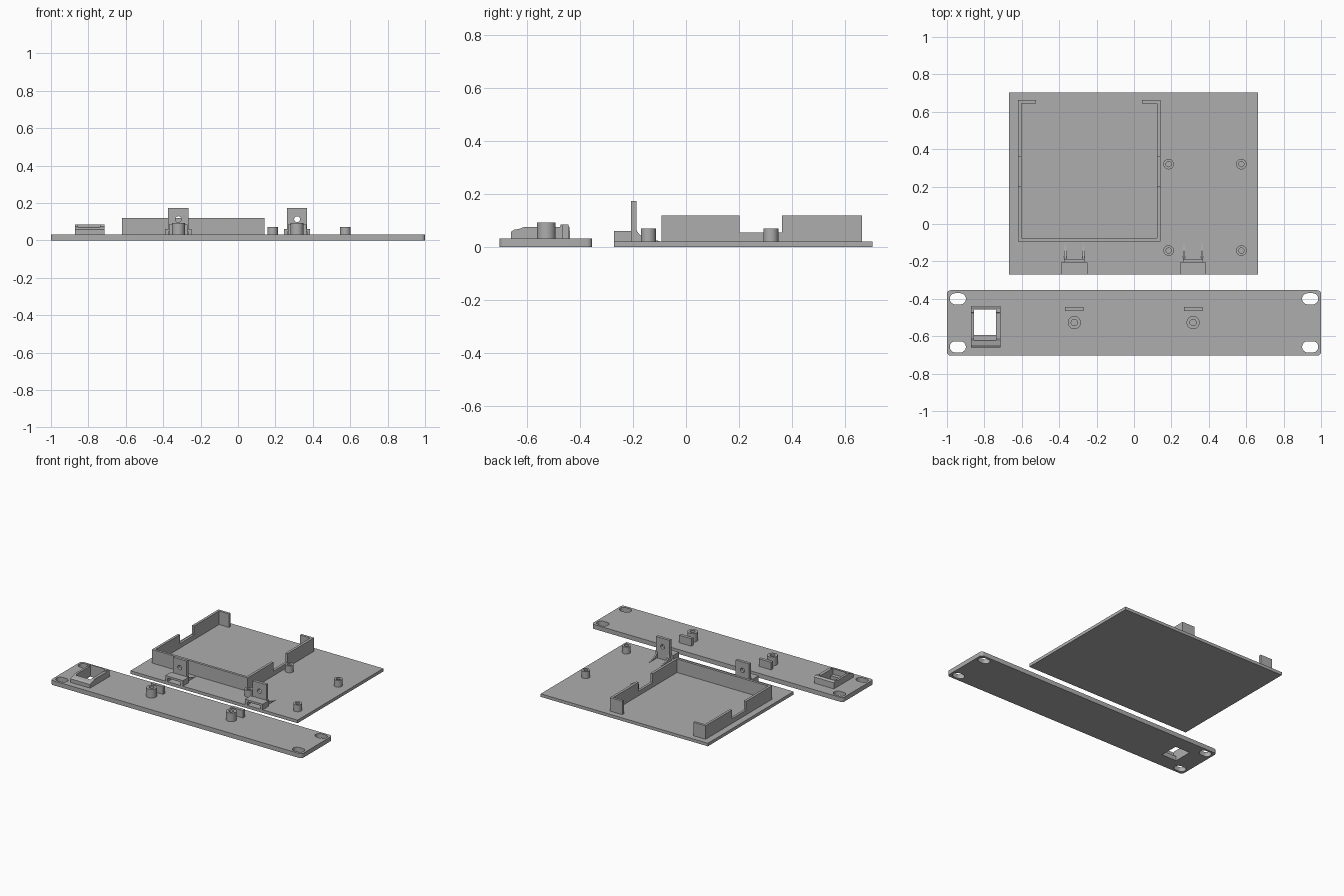
import bpy, bmesh, math
from mathutils import Vector

if "Cube" in bpy.data.objects:
    bpy.data.objects.remove(bpy.data.objects["Cube"])

grey = bpy.data.materials.new("plain_grey")
grey.diffuse_color = (0.42, 0.42, 0.42, 1)
grey.use_nodes = True
grey.node_tree.nodes["Principled BSDF"].inputs["Base Color"].default_value = grey.diffuse_color


def prism(name, pts, lo, hi, axis="z"):
    """Extrude a closed outline along z (points are x, y) or along x (points are y, z)."""
    bm = bmesh.new()
    place = (lambda a, b, t: Vector((a, b, t))) if axis == "z" else (lambda a, b, t: Vector((t, a, b)))
    if axis == "y":  # points are x, z
        place = lambda a, b, t: Vector((a, t, b))
    face = bm.faces.new([bm.verts.new(place(a, b, lo)) for a, b in pts])
    top = bmesh.ops.extrude_face_region(bm, geom=[face])["geom"]
    bmesh.ops.translate(bm, vec=place(0, 0, hi - lo),
                        verts=[g for g in top if isinstance(g, bmesh.types.BMVert)])
    bmesh.ops.recalc_face_normals(bm, faces=bm.faces)
    mesh = bpy.data.meshes.new(name)
    bm.to_mesh(mesh)
    bm.free()
    mesh.materials.append(grey)
    ob = bpy.data.objects.new(name, mesh)
    bpy.context.collection.objects.link(ob)
    return ob


def box(name, x0, x1, y0, y1, z0, z1):
    return prism(name, [(x0, y0), (x1, y0), (x1, y1), (x0, y1)], z0, z1)


def rounded(cx, cy, hx, hy, r, n=8):
    """Outline of a rounded rectangle; also gives slots and circles."""
    pts = []
    for k, (sx, sy) in enumerate([(1, 1), (-1, 1), (-1, -1), (1, -1)]):
        for i in range(n + 1):
            a = (k + i / n) * math.pi / 2
            p = (cx + sx * (hx - r) + r * math.cos(a), cy + sy * (hy - r) + r * math.sin(a))
            if not pts or math.dist(p, pts[-1]) > 1e-5:
                pts.append(p)
    if math.dist(pts[0], pts[-1]) < 1e-5:
        pts.pop()
    return pts


def circle(cx, cy, r):
    return rounded(cx, cy, r, r, r, 8)


def cut(ob, *cutters):
    bpy.context.view_layer.objects.active = ob
    for c in cutters:
        m = ob.modifiers.new("cut", "BOOLEAN")
        m.operation, m.object, m.solver = "DIFFERENCE", c, "EXACT"
        bpy.ops.object.modifier_apply(modifier=m.name)
        bpy.data.objects.remove(c)


def smooth(ob):
    bpy.ops.object.select_all(action="DESELECT")
    ob.select_set(True)
    bpy.context.view_layer.objects.active = ob
    bpy.ops.object.shade_smooth_by_angle(angle=math.radians(30))


def post(name, x, y, r, bore, z0, z1):
    ob = prism(name, circle(x, y, r), z0 - 0.004, z1)
    cut(ob, prism("bore", circle(x, y, bore), z0, z1 + 0.02))
    smooth(ob)


# Front panel with four slots and a jack opening
PANEL, TRAY = 0.032, 0.022
panel = prism("front_panel", rounded(0, -0.529, 1, 0.175, 0.02), 0, PANEL)
for x in (-0.942, 0.942):
    for y in (-0.4, -0.657):
        cut(panel, prism("slot", rounded(x, y, 0.043, 0.03, 0.0299), -0.1, 0.1))
JX0, JX1 = -0.856, -0.737
cut(panel, box("opening", JX0, JX1, -0.593, -0.457, -0.1, 0.1))
smooth(panel)

# Jack holder standing on the panel
profile = [(-0.66, 0.03), (-0.66, 0.058), (-0.648, 0.066), (-0.625, 0.07), (-0.61, 0.077),
           (-0.475, 0.077), (-0.472, 0.086), (-0.45, 0.086), (-0.439, 0.075), (-0.437, 0.03)]
jack = prism("jack_holder", profile, -0.872, -0.715, "x")
cut(jack, box("hollow", JX0, JX1, -0.62, -0.457, 0.0, 0.2))

# Screw posts and locating tabs on the panel, matching brackets on the tray
for side, cx in (("left", -0.319), ("right", 0.316)):
    post("panel_post_" + side, cx, -0.527, 0.035, 0.017, PANEL, 0.094)
    box("panel_tab_" + side, cx - 0.049, cx + 0.049, -0.466, -0.443, PANEL - 0.004, 0.086)

    # Socket block with a slot that takes the tab
    block = box("socket_" + side, cx - 0.07, cx + 0.07, -0.271, -0.206, TRAY - 0.004, 0.062)
    cut(block, box("mouth", cx - 0.052, cx + 0.052, -0.3, -0.215, TRAY, 0.047))

    # Upright plate with a screw hole
    plate = box("bracket_plate_" + side, cx - 0.054, cx + 0.054, -0.207, -0.186, TRAY - 0.004, 0.174)
    cut(plate, prism("hole", circle(cx, 0.113, 0.016), -0.4, 0.0, "y"))
    smooth(plate)

    # Curved gussets behind the plate
    arc = [(-0.1 - 0.087 * math.sin(a), 0.072 - 0.048 * math.cos(a))
           for a in (i * math.pi / 16 for i in range(9))]
    for s in (-1, 1):
        gx = cx + s * 0.0485
        prism("gusset_" + side, [(-0.19, 0.018), (-0.1, 0.018)] + arc + [(-0.19, 0.072)],
              gx - 0.0055, gx + 0.0055, "x")

# Base tray
box("base_tray", -0.667, 0.664, -0.271, 0.704, 0, TRAY)

# Open frame: front wall, notched side walls, rear corner returns
X0, X1, Y0, Y1, T, H = -0.62, 0.142, -0.093, 0.663, 0.018, 0.119
box("frame_front_wall", X0, X1, Y0, Y0 + T, TRAY - 0.004, H)
side_outline = [(Y0 + T, 0.018), (Y1, 0.018), (Y1, H), (0.362, H), (0.362, 0.055),
                (0.202, 0.055), (0.202, H), (Y0 + T, H)]
prism("frame_left_wall", side_outline, X0, X0 + T, "x")
prism("frame_right_wall", side_outline, X1 - T, X1, "x")
box("frame_rear_left", X0 + T, X0 + 0.097, Y1 - T, Y1, TRAY - 0.004, H)
box("frame_rear_right", X1 - 0.1, X1 - T, Y1 - T, Y1, TRAY - 0.004, H)

# Board standoffs on the tray
for x in (0.185, 0.574):
    for y in (-0.142, 0.32):
        post("standoff", x, y, 0.028, 0.014, TRAY, 0.071)
